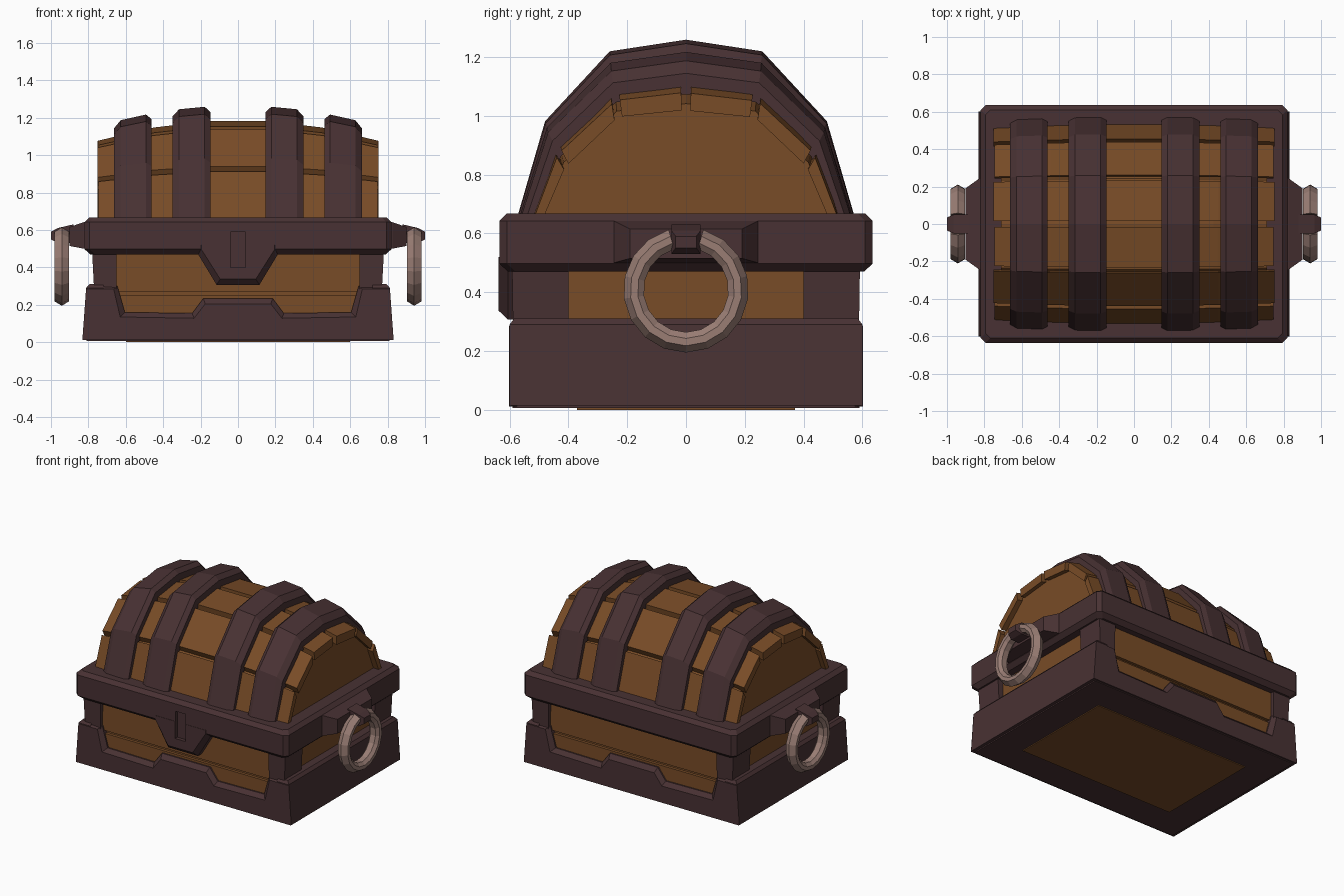
import bpy, bmesh, math

if "Cube" in bpy.data.objects:
    bpy.data.objects.remove(bpy.data.objects["Cube"])


def material(name, rgb):
    m = bpy.data.materials.new(name)
    m.diffuse_color = (*rgb, 1)
    m.use_nodes = True
    m.node_tree.nodes["Principled BSDF"].inputs["Base Color"].default_value = m.diffuse_color
    return m


WOOD = material("brown_wood", (0.19, 0.072, 0.02))
IRON = material("dark_iron", (0.065, 0.031, 0.033))
RING = material("pale_metal", (0.32, 0.205, 0.175))


def loft(name, rings, mat, mirror=""):
    """Skin a row of equal-length closed rings, cap both ends, mirror if asked."""
    bm = bmesh.new()
    vs = [[bm.verts.new(p) for p in r] for r in rings]
    for a, b in zip(vs, vs[1:]):
        for i in range(len(a)):
            j = (i + 1) % len(a)
            bm.faces.new((a[i], a[j], b[j], b[i]))
    bm.faces.new(vs[0])
    bm.faces.new(vs[-1])
    bmesh.ops.recalc_face_normals(bm, faces=bm.faces)
    me = bpy.data.meshes.new(name)
    bm.to_mesh(me)
    bm.free()
    me.materials.append(mat)
    ob = bpy.data.objects.new(name, me)
    bpy.context.collection.objects.link(ob)
    if mirror:
        mod = ob.modifiers.new("mirror", "MIRROR")
        mod.use_axis = ("X" in mirror, "Y" in mirror, False)
        mod.use_mirror_merge = False
    return ob


def rect_z(x0, x1, y0, y1, z):
    return [(x0, y0, z), (x1, y0, z), (x1, y1, z), (x0, y1, z)]


def rect_x(x, hy, z0, z1):
    return [(x, -hy, z0), (x, hy, z0), (x, hy, z1), (x, -hy, z1)]


def box(name, x0, x1, y0, y1, z0, z1, mat, mirror=""):
    return loft(name, [rect_z(x0, x1, y0, y1, z0), rect_z(x0, x1, y0, y1, z1)], mat, mirror)


def sym_profile(half, y):
    """Left-hand (x, z) points mirrored into a closed outline at depth y."""
    pts = half + [(-x, z) for x, z in reversed(half)]
    return [(x, y, z) for x, z in pts]


# wooden body with a plank groove on front and back
box("body_core", -0.74, 0.74, -0.545, 0.545, 0.02, 0.55, WOOD)
box("upper_body_plank", -0.72, 0.72, 0.50, 0.565, 0.27, 0.52, WOOD, "Y")
box("lower_body_plank", -0.72, 0.72, 0.50, 0.565, 0.05, 0.25, WOOD, "Y")
box("bottom_panel", -0.6, 0.6, -0.37, 0.37, 0.0, 0.03, WOOD)

# iron base: floor, side plates, and cut-out front and back plates
box("base_floor", -0.81, 0.81, -0.59, 0.59, 0.006, 0.05, IRON)
loft("base_side", [rect_z(0.72, 0.832, -0.60, 0.60, 0.014),
                   rect_z(0.72, 0.812, -0.60, 0.60, 0.29),
                   rect_z(0.72, 0.795, -0.585, 0.585, 0.31)], IRON, "X")
inner = [(-0.81, 0.012), (-0.79, 0.31), (-0.645, 0.30), (-0.605, 0.16), (-0.245, 0.155), (-0.185, 0.235)]
outer = [(-0.832, 0.012), (-0.812, 0.285), (-0.665, 0.285), (-0.63, 0.135), (-0.235, 0.128), (-0.175, 0.205)]
loft("base_front_plate", [sym_profile(inner, 0.53), sym_profile(inner, 0.575),
                          sym_profile(outer, 0.602)], IRON, "Y").modifiers[0].use_axis[0] = False

# corner posts
loft("corner_post", [rect_z(0.652, 0.765, 0.40, 0.587, 0.2),
                     rect_z(0.648, 0.782, 0.40, 0.592, 0.52)], IRON, "XY")


# rim with chamfered corners
def rim_ring(hx, hy, z, c=0.026):
    q = [(hx, hy - c), (hx - c, hy)]
    pts = q + [(-x, y) for x, y in q[::-1]]
    pts += [(-x, -y) for x, y in pts]
    return [(x, y, z) for x, y in pts]


rim = loft("rim", [rim_ring(0.79, 0.605, 0.47), rim_ring(0.82, 0.635, 0.497),
                   rim_ring(0.82, 0.635, 0.642), rim_ring(0.795, 0.61, 0.667)], IRON)

# lock plate with a slot cut through plate and rim
lock = loft("lock_plate", [sym_profile([(-0.225, 0.52), (-0.225, 0.49), (-0.115, 0.307)], -0.54),
                           sym_profile([(-0.225, 0.52), (-0.225, 0.49), (-0.115, 0.307)], -0.605),
                           sym_profile([(-0.195, 0.52), (-0.195, 0.495), (-0.095, 0.337)], -0.637)], IRON)
cutter = box("keyhole_cutter", -0.04, 0.04, -0.70, -0.612, 0.40, 0.59, IRON)
cutter.hide_render = True
cutter.hide_viewport = False
cutter.display_type = "WIRE"
for ob in (rim, lock):
    mod = ob.modifiers.new("keyhole", "BOOLEAN")
    mod.operation = "DIFFERENCE"
    mod.object = cutter

# lid cross-section: wood outline and the iron band outline around it
wood_half = [(0.547, 0.62), (0.45, 0.93), (0.25, 1.155)]
band_half = [(0.585, 0.62), (0.48, 0.985), (0.26, 1.225)]
wood = [(-y, z) for y, z in wood_half] + [(0, 1.19)] + wood_half[::-1]
band = [(-y, z) for y, z in band_half] + [(0, 1.265)] + band_half[::-1]


def lid_point(x, t, h):
    """Point on the barrel lid: t runs along the outline, h=0 wood, h=1 band top."""
    i = min(int(t), 5)
    f = t - i
    mix = lambda prof, k: prof[i][k] * (1 - f) + prof[i + 1][k] * f
    y, z = mix(wood, 0), mix(wood, 1)
    dy, dz = mix(band, 0) - y, mix(band, 1) - z
    u = (x / 0.745) ** 2
    return (x, y * (1 - 0.035 * u) + h * dy, 0.64 + (z - 0.64) * (1 - 0.2 * u) + h * dz)


# lid core and its end panels
steps = [-1, -0.6, -0.2, 0.2, 0.6, 1]
loft("lid_core", [[lid_point(s * 0.71, t, -0.65) for t in range(7)] for s in steps], WOOD)

# six lid planks, one per facet
for i in range(6):
    g = 0.017 / math.dist(wood[i], wood[i + 1])
    a, b, end = i + g, i + 1 - g, 0.745 + 0.006 * (i % 2)
    loft("lid_plank", [[lid_point(s * end, a, 0), lid_point(s * end, b, 0),
                        lid_point(s * end, b, -0.8), lid_point(s * end, a, -0.8)] for s in steps], WOOD)

# four iron bands over the lid
for x0, x1 in ((0.148, 0.35), (0.462, 0.662)):
    section = [(x0, -0.4), (x0, 0.6), (x0 + 0.03, 1), (x1 - 0.035, 1), (x1, 0.55), (x1, -0.4)]
    loft("lid_band", [[lid_point(x, t, h) for x, h in section] for t in range(7)], IRON, "X")

# handle brackets and pegs
loft("handle_bracket", [rect_x(0.78, 0.25, 0.497, 0.645), rect_x(0.825, 0.245, 0.50, 0.642),
                        rect_x(0.902, 0.19, 0.515, 0.615)], IRON, "X")
loft("handle_peg", [rect_x(0.88, 0.05, 0.53, 0.63), rect_x(0.965, 0.05, 0.53, 0.61),
                    rect_x(1.0, 0.035, 0.55, 0.59)], IRON, "X")

# open ring handles
ring_section = [(0, 0.213), (0.038, 0.19), (0.038, 0.165), (0.02, 0.144), (-0.02, 0.144), (-0.038, 0.165), (-0.038, 0.19)]
rings = []
for k in range(17):
    a = math.radians(16 + 328 * k / 16)
    rings.append([(0.942 + dx, r * math.sin(a), 0.408 + r * math.cos(a)) for dx, r in ring_section])
loft("ring_handle", rings, RING, "X")
